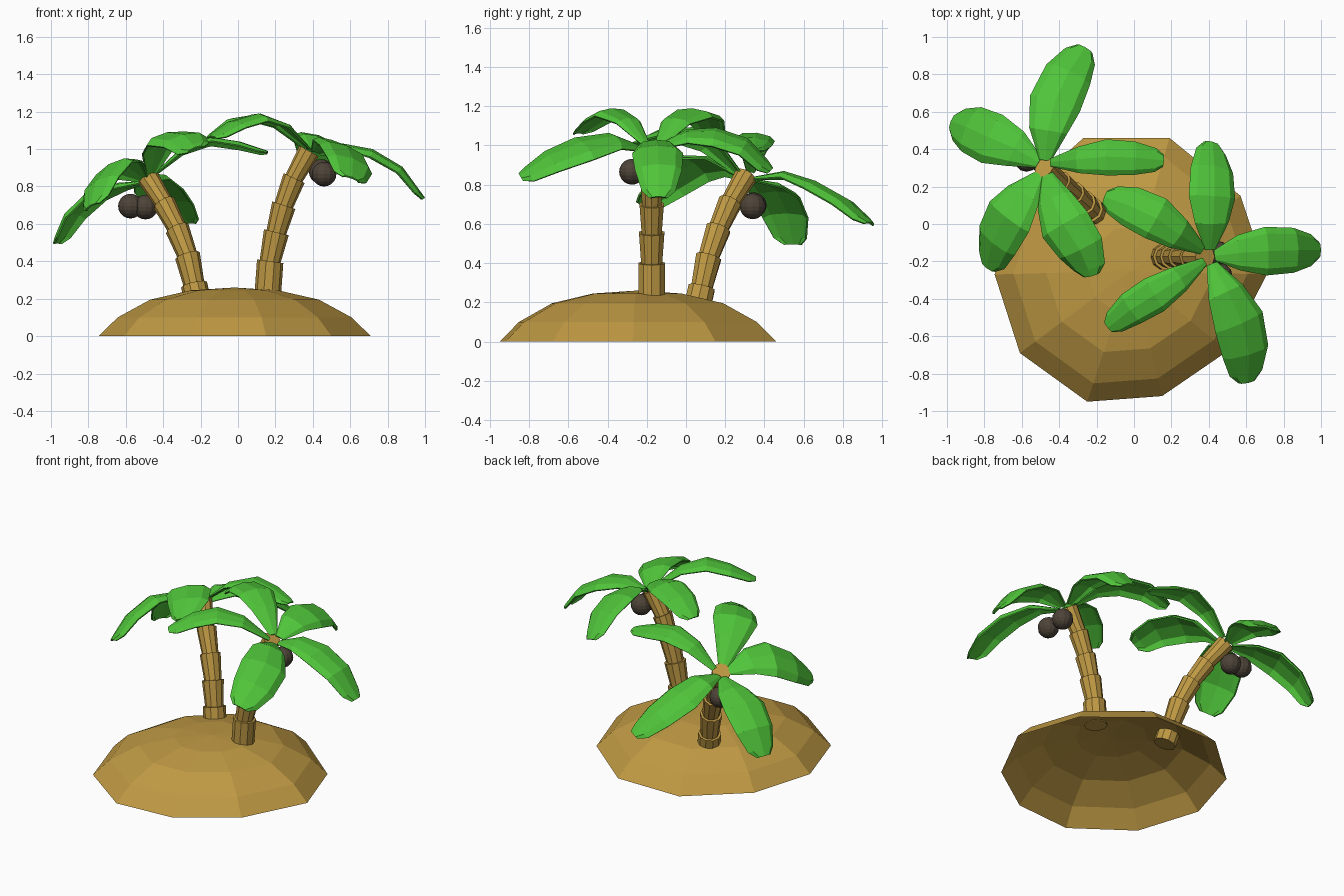
import bpy, bmesh, math
from mathutils import Vector


def material(name, rgb):
    m = bpy.data.materials.new(name)
    m.diffuse_color = (*rgb, 1)
    return m


SAND = material("sand brown", (0.52, 0.32, 0.057))
GREEN = material("leaf green", (0.08, 0.56, 0.042))
DARK = material("coconut brown", (0.075, 0.057, 0.04))


def finish(name, bm, mat):
    bmesh.ops.recalc_face_normals(bm, faces=bm.faces)
    me = bpy.data.meshes.new(name)
    bm.to_mesh(me)
    bm.free()
    me.materials.append(mat)
    ob = bpy.data.objects.new(name, me)
    bpy.context.collection.objects.link(ob)
    return ob


def bridge(bm, a, b):
    n = len(a)
    for i in range(n):
        bm.faces.new((a[i], a[(i + 1) % n], b[(i + 1) % n], b[i]))


# Island: uneven ten-sided dome, open underneath
def island():
    outline = [(0.71, -0.27), (0.57, 0.15), (0.19, 0.46), (-0.27, 0.46), (-0.62, 0.15),
               (-0.745, -0.27), (-0.61, -0.69), (-0.25, -0.95), (0.15, -0.92), (0.50, -0.68)]
    cx, cy = -0.02, -0.25
    bm = bmesh.new()
    rings = []
    for s, z in [(1, 0), (0.86, 0.10), (0.62, 0.195), (0.32, 0.245)]:
        rings.append([bm.verts.new((cx + s * (x - cx), cy + s * (y - cy), z)) for x, y in outline])
    for a, b in zip(rings, rings[1:]):
        bridge(bm, a, b)
    apex = bm.verts.new((cx, cy, 0.26))
    for k in range(10):
        bm.faces.new((rings[-1][k], rings[-1][(k + 1) % 10], apex))
    finish("sand_island", bm, SAND)


# Trunk: stacked segments that flare upwards along a bent path
def trunk(name, pts):
    pts = [Vector(p) for p in pts]
    bm = bmesh.new()
    n = len(pts) - 1
    dirs = [(pts[min(i + 1, n)] - pts[max(i - 1, 0)]).normalized() for i in range(n + 1)]

    def ring(i, r):
        side = Vector((0, 1, 0)).cross(dirs[i]).normalized()
        up = dirs[i].cross(side)
        return [bm.verts.new(pts[i] + r * (side * math.cos(k * math.tau / 10) + up * math.sin(k * math.tau / 10)))
                for k in range(10)]

    for i in range(n):
        r = 0.071 - 0.003 * i
        lo = ring(i, r if i == 0 else r * 0.83)
        hi = ring(i + 1, r)
        bridge(bm, lo, hi)
        bm.faces.new(lo)
        bm.faces.new(hi)
    finish(name, bm, SAND)


# Frond: ridged blade following a drooping path, rolled to face the given axis
def frond(name, axis, scale, pts):
    pts = [Vector(p) for p in pts]
    pts.insert(4, pts[3].lerp(pts[4], 0.75))
    widths = [0.03, 0.095, 0.13, 0.12, 0.085, 0.045]
    axis = Vector(axis)
    bm = bmesh.new()
    rows = []
    for i, (p, w) in enumerate(zip(pts, widths)):
        w *= scale
        t = (pts[min(i + 1, 5)] - pts[max(i - 1, 0)]).normalized()
        side = t.cross(axis).normalized()
        up = side.cross(t)
        rows.append([bm.verts.new(p + side * w * s - up * w * d)
                     for s, d in [(-1, 0.33), (-0.72, 0.1), (0, 0), (0.72, 0.1), (1, 0.33)]])
    for a, b in zip(rows, rows[1:]):
        for k in range(4):
            bm.faces.new((a[k], a[k + 1], b[k + 1], b[k]))
    ob = finish(name, bm, GREEN)
    if sum(f.normal.dot(axis) for f in ob.data.polygons) < 0:
        ob.data.flip_normals()
    mod = ob.modifiers.new("thickness", 'SOLIDIFY')
    mod.thickness = 0.01
    mod.offset = -1


def coconut(name, pos):
    bm = bmesh.new()
    bmesh.ops.create_uvsphere(bm, u_segments=12, v_segments=10, radius=0.066)
    bmesh.ops.translate(bm, verts=bm.verts, vec=pos)
    finish(name, bm, DARK)


island()

# Right palm
trunk("right_trunk", [(0.16, -0.175, 0.235), (0.172, -0.175, 0.40), (0.205, -0.175, 0.555),
                      (0.245, -0.175, 0.70), (0.30, -0.175, 0.845), (0.38, -0.175, 0.99)])
right = [
    ((0.3, 0, 0.95), 1, [(0.43, -0.17, 0.99), (0.56, -0.155, 1.03), (0.72, -0.145, 1.0),
                         (0.88, -0.14, 0.905), (1.0, -0.14, 0.74)]),
    ((0.3, 0, 0.95), 1, [(0.41, -0.14, 1.0), (0.425, 0.0, 1.07), (0.43, 0.15, 1.075),
                         (0.43, 0.31, 1.02), (0.42, 0.44, 0.88)]),
    ((0.1, 0, 1), 0.92, [(0.37, -0.14, 1.01), (0.25, -0.06, 1.14), (0.12, 0.03, 1.19),
                         (-0.03, 0.10, 1.165), (-0.16, 0.145, 1.07)]),
    ((0.1, 0, 1), 0.78, [(0.38, -0.20, 1.01), (0.25, -0.29, 1.14), (0.11, -0.38, 1.19),
                         (-0.02, -0.46, 1.15), (-0.14, -0.555, 1.07)]),
    ((0.35, 0, 0.94), 1.12, [(0.42, -0.21, 0.99), (0.50, -0.36, 1.05), (0.58, -0.53, 1.02),
                             (0.615, -0.70, 0.95), (0.61, -0.85, 0.85)]),
]
for i, f in enumerate(right):
    frond(f"right_frond_{i + 1}", *f)
coconut("right_coconut_1", (0.46, -0.275, 0.866))
coconut("right_coconut_2", (0.445, -0.155, 0.88))

# Left palm
trunk("left_trunk", [(-0.205, 0.05, 0.14), (-0.235, 0.08, 0.275), (-0.27, 0.115, 0.43),
                     (-0.325, 0.165, 0.575), (-0.395, 0.225, 0.71), (-0.48, 0.305, 0.845)])
left = [
    ((0, 0.12, 1), 0.75, [(-0.45, 0.33, 0.87), (-0.31, 0.345, 1.0), (-0.15, 0.36, 1.065),
                          (0.01, 0.355, 1.04), (0.16, 0.34, 0.99)]),
    ((-0.4, 0.4, 0.82), 1.08, [(-0.47, 0.27, 0.87), (-0.44, 0.14, 1.02), (-0.38, 0.0, 1.09),
                               (-0.29, -0.14, 1.08), (-0.23, -0.28, 1.01)]),
    ((-0.5, 0, 0.87), 1.12, [(-0.51, 0.27, 0.85), (-0.60, 0.17, 0.92), (-0.69, 0.04, 0.92),
                             (-0.76, -0.10, 0.83), (-0.79, -0.235, 0.70)]),
    ((-0.2, 0.1, 0.97), 1.08, [(-0.51, 0.33, 0.83), (-0.64, 0.405, 0.82), (-0.78, 0.465, 0.775),
                               (-0.90, 0.52, 0.66), (-0.98, 0.55, 0.50)]),
    ((0, 0.2, 0.98), 1.08, [(-0.475, 0.34, 0.84), (-0.46, 0.50, 0.87), (-0.42, 0.66, 0.82),
                            (-0.345, 0.82, 0.73), (-0.26, 0.945, 0.61)]),
]
for i, f in enumerate(left):
    frond(f"left_frond_{i + 1}", *f)
coconut("left_coconut_1", (-0.575, 0.345, 0.695))
coconut("left_coconut_2", (-0.495, 0.34, 0.69))
